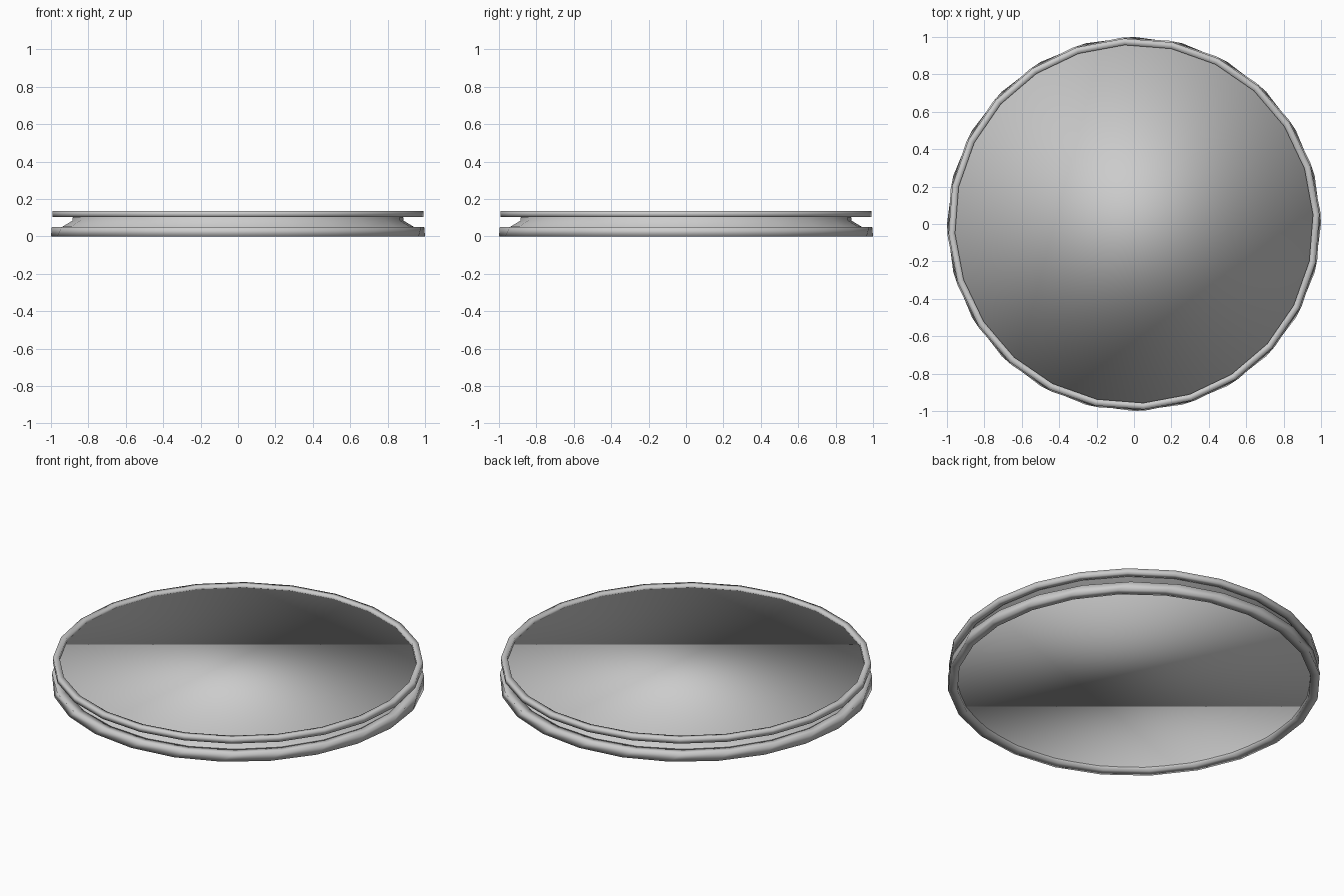
import bpy, bmesh, math

if "Cube" in bpy.data.objects:
    bpy.data.objects.remove(bpy.data.objects["Cube"])

SIDES = 24


def lathe(name, profile, closed=False, cap_ends=False):
    """Revolve (radius, z, twist in degrees) rings around the z axis."""
    bm = bmesh.new()
    rings = []
    for r, z, twist in profile:
        ring = []
        for i in range(SIDES):
            a = 2 * math.pi * i / SIDES + math.radians(twist)
            ring.append(bm.verts.new((r * math.cos(a), r * math.sin(a), z)))
        rings.append(ring)
    pairs = list(zip(rings, rings[1:]))
    if closed:
        pairs.append((rings[-1], rings[0]))
    for low, high in pairs:
        for i in range(SIDES):
            j = (i + 1) % SIDES
            bm.faces.new((low[i], low[j], high[j], high[i]))
    if cap_ends:
        bm.faces.new(rings[0][::-1])
        bm.faces.new(rings[-1])
    bmesh.ops.recalc_face_normals(bm, faces=bm.faces)
    for f in bm.faces:
        f.smooth = True
    mesh = bpy.data.meshes.new(name)
    bm.to_mesh(mesh)
    bm.free()
    ob = bpy.data.objects.new(name, mesh)
    bpy.context.collection.objects.link(ob)
    return ob


# Square-section base band, slightly twisted
lathe("base_band", [
    (1.0, 0.0, 0), (0.998, 0.05, 4), (0.945, 0.05, 4), (0.95, 0.0, 0)],
    closed=True)

# Bottom plate, recessed a little inside the base band
lathe("bottom_plate", [(0.965, 0.022, 3), (0.962, 0.027, 3)], cap_ends=True)

# Waist curving in between the base and the lid
lathe("waist", [
    (0.96, 0.027, 3), (0.94, 0.052, 3), (0.885, 0.085, 3),
    (0.885, 0.1, 3), (0.87, 0.1195, 3)])

# Thin lid with an undercut edge
lathe("lid", [(0.962, 0.115, 3), (0.965, 0.12, 3)], cap_ends=True)

# Square-section bead around the lid
lathe("rim_bead", [
    (0.993, 0.105, 3), (0.993, 0.136, 3), (0.958, 0.136, 3), (0.958, 0.105, 3)],
    closed=True)
